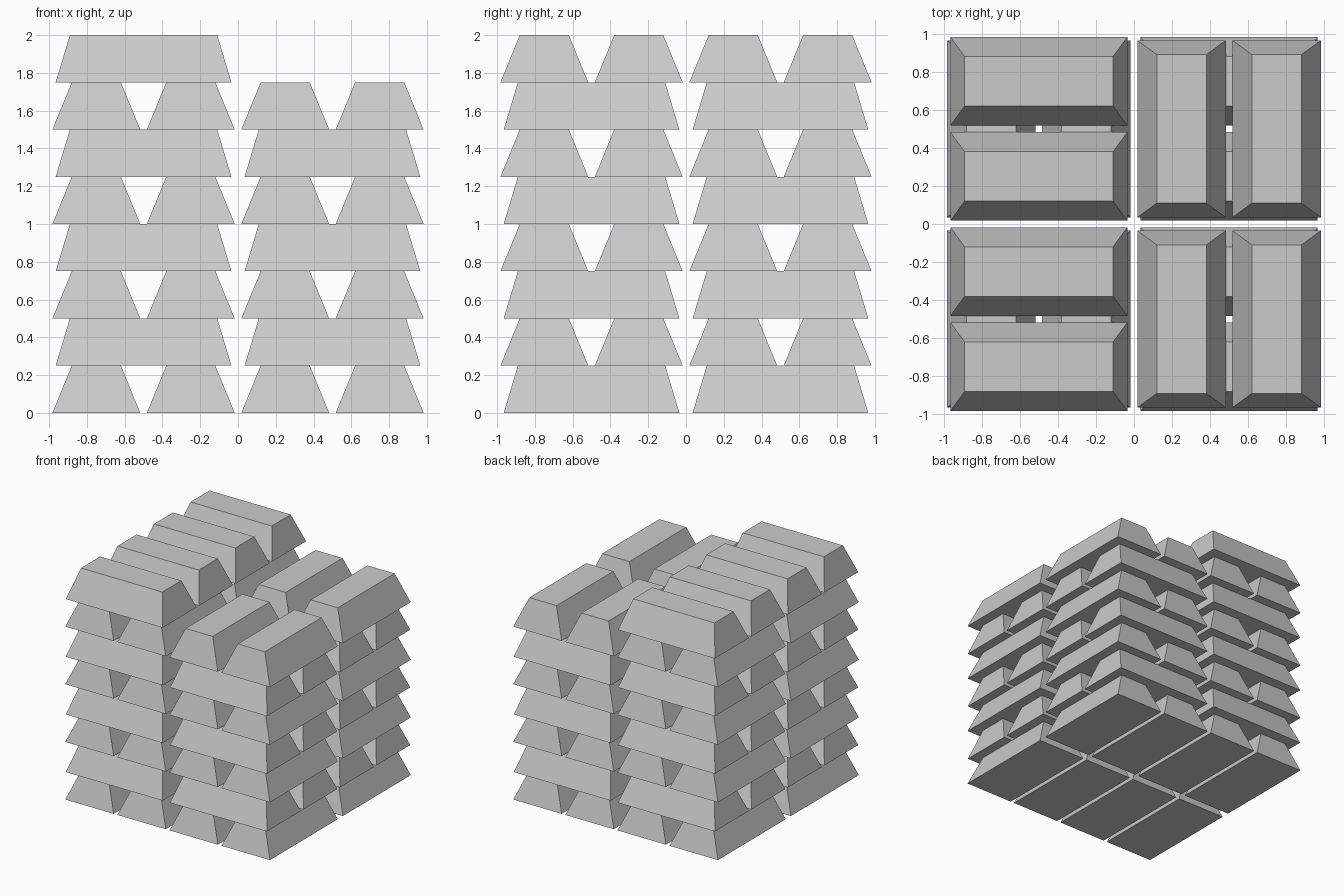
import bpy, bmesh
from math import pi

if "Cube" in bpy.data.objects:
    bpy.data.objects.remove(bpy.data.objects["Cube"])

LAYER = 0.25                        # bar height
BASE = (0.4650, 0.2325)             # half length, half width at the bottom
TOP = (0.39, 0.13)                  # half length, half width at the top


def bar_mesh():
    """Tapered bar lying along x, bottom at z = 0."""
    bm = bmesh.new()
    bmesh.ops.create_cube(bm, size=2)
    for v in bm.verts:
        hx, hy = TOP if v.co.z > 0 else BASE
        v.co = (v.co.x * hx, v.co.y * hy, LAYER if v.co.z > 0 else 0)
    mesh = bpy.data.meshes.new("bar")
    bm.to_mesh(mesh)
    bm.free()
    return mesh


def stack(name, cx, cy, layers, mesh):
    """Pairs of bars, each layer turned a quarter against the one below."""
    for i in range(layers):
        along_x = i % 2 == 1
        for off in (-0.25, 0.25):
            bar = bpy.data.objects.new(f"{name}_bar", mesh)
            bar.location = (cx, cy + off, i * LAYER) if along_x else (cx + off, cy, i * LAYER)
            bar.rotation_euler.z = 0 if along_x else pi / 2
            bpy.context.collection.objects.link(bar)


# Four stacks: the left pair is one layer taller
bar = bar_mesh()
for side, cx, layers in (("left", -0.5, 8), ("right", 0.5, 7)):
    for depth, cy in (("front", -0.5), ("back", 0.5)):
        stack(f"{depth}_{side}_stack", cx, cy, layers, bar)
